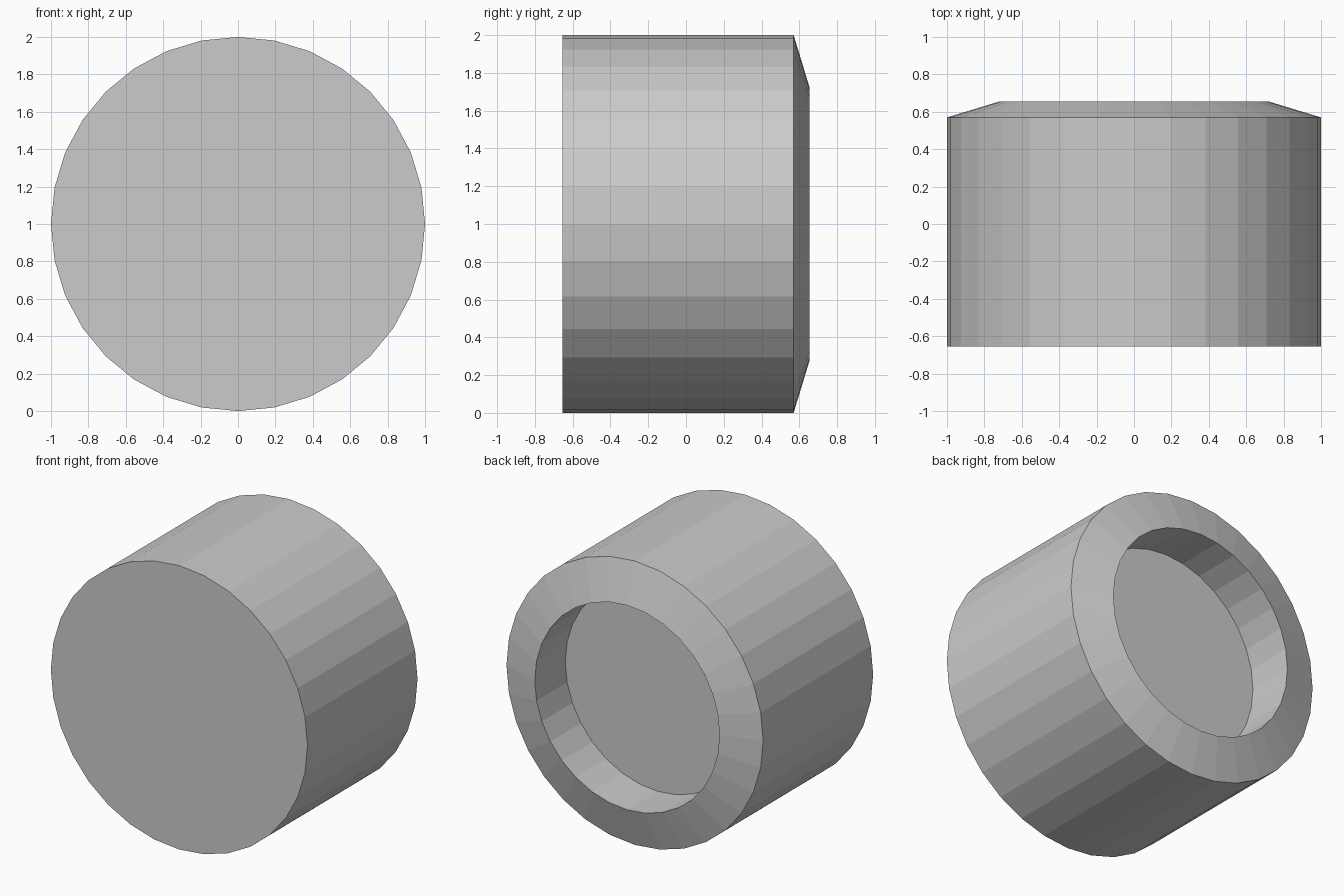
import bpy, bmesh
from math import sin, cos, tau

if "Cube" in bpy.data.objects:
    bpy.data.objects.remove(bpy.data.objects["Cube"])

SIDES = 32
# Profile of the body as (radius, y), from the front face to the recess floor
PROFILE = [(1.0, -0.655), (1.0, 0.57), (0.72, 0.655), (0.72, 0.315)]

bm = bmesh.new()
rings = [[bm.verts.new((r * cos(tau * i / SIDES), y, 1 + r * sin(tau * i / SIDES)))
          for i in range(SIDES)] for r, y in PROFILE]

# Outer wall, chamfered rim and recess wall
for a, b in zip(rings, rings[1:]):
    for i in range(SIDES):
        j = (i + 1) % SIDES
        bm.faces.new((a[i], a[j], b[j], b[i]))

# Flat front face and recess floor
bm.faces.new(rings[0])
bm.faces.new(rings[-1])
bmesh.ops.recalc_face_normals(bm, faces=bm.faces)

mesh = bpy.data.meshes.new("recessed_cap")
bm.to_mesh(mesh)
bm.free()
bpy.context.collection.objects.link(bpy.data.objects.new("recessed_cap", mesh))
